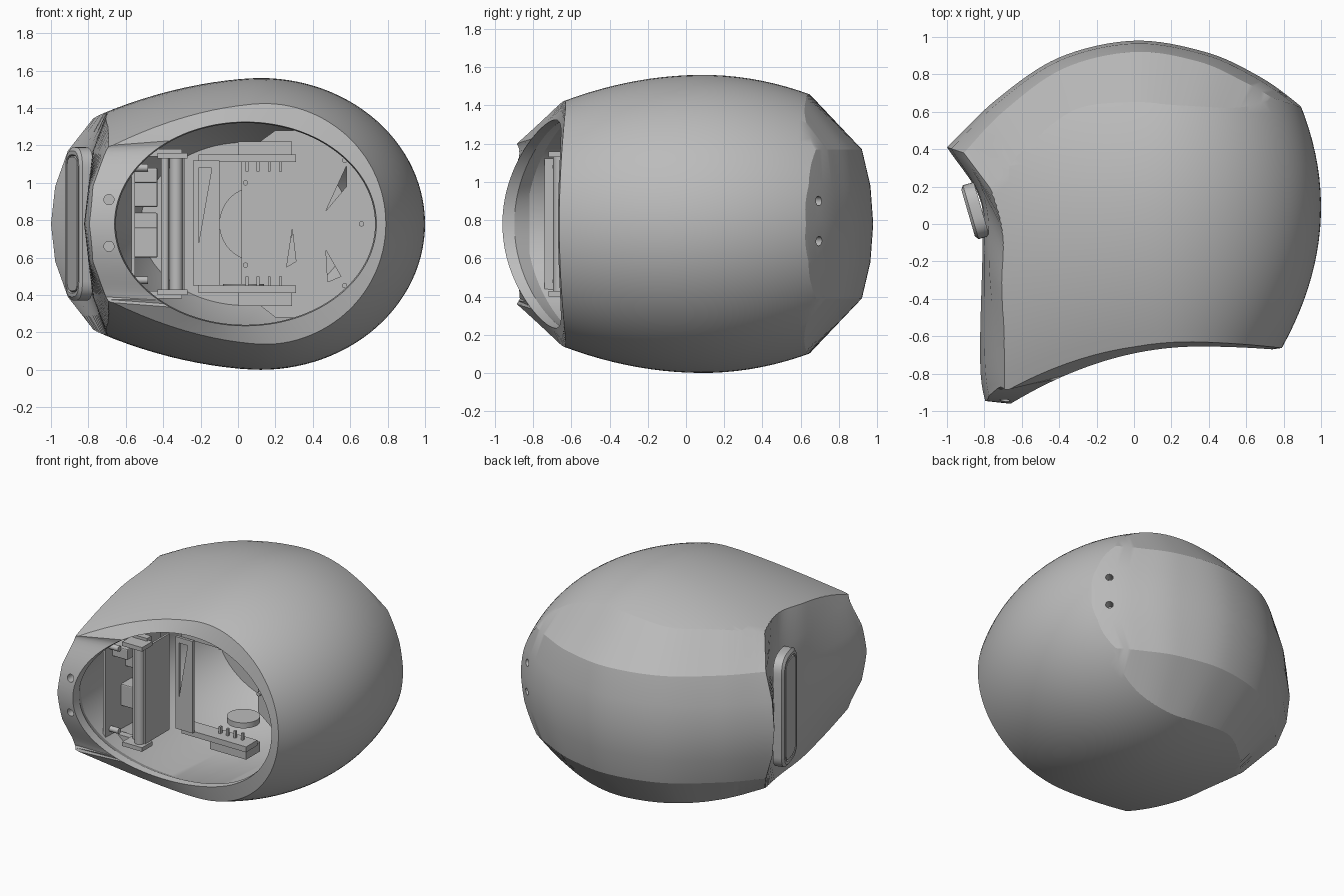
import bpy, bmesh, math
from mathutils import Vector, Matrix

cube = bpy.data.objects.get("Cube")
if cube:
    bpy.data.objects.remove(cube, do_unlink=True)

MID = 0.78          # height of the symmetry plane
SEG = 112           # points around each shell ring


def material(name, rgb):
    m = bpy.data.materials.new(name)
    m.use_nodes = True
    m.diffuse_color = (*rgb, 1)
    m.node_tree.nodes["Principled BSDF"].inputs["Base Color"].default_value = (*rgb, 1)
    return m


GREY = material("plain grey", (0.5, 0.5, 0.5))


def finish(name, bm, angle=None):
    bmesh.ops.recalc_face_normals(bm, faces=bm.faces)
    mesh = bpy.data.meshes.new(name)
    bm.to_mesh(mesh)
    bm.free()
    ob = bpy.data.objects.new(name, mesh)
    bpy.context.collection.objects.link(ob)
    mesh.materials.append(GREY)
    if angle:
        smooth(ob, angle)
    return ob


def activate(ob):
    bpy.ops.object.select_all(action='DESELECT')
    ob.select_set(True)
    bpy.context.view_layer.objects.active = ob


def smooth(ob, angle):
    activate(ob)
    bpy.ops.object.shade_smooth_by_angle(angle=math.radians(angle))


def boolean(ob, cutter, operation):
    mod = ob.modifiers.new("cut", 'BOOLEAN')
    mod.operation, mod.object, mod.solver = operation, cutter, 'EXACT'
    activate(ob)
    bpy.ops.object.modifier_apply(modifier=mod.name)
    bpy.data.objects.remove(cutter, do_unlink=True)


def loft(name, rings):
    bm = bmesh.new()
    loops = [[bm.verts.new(p) for p in r] for r in rings]
    for a, b in zip(loops, loops[1:]):
        for i in range(len(a)):
            j = (i + 1) % len(a)
            bm.faces.new((a[i], a[j], b[j], b[i]))
    bm.faces.new(loops[0])
    bm.faces.new(loops[-1])
    return finish(name, bm)


def box(name, x, y, z, bevel=0.0):
    bm = bmesh.new()
    bmesh.ops.create_cube(bm, size=1)
    for v in bm.verts:
        v.co = [lo + (hi - lo) * (c + 0.5) for c, (lo, hi) in zip(v.co, (x, y, z))]
    if bevel:
        bmesh.ops.bevel(bm, geom=bm.edges, offset=bevel, segments=2, affect='EDGES', profile=0.5)
    return finish(name, bm)


def rod(name, centre, axis, radius, length, segments=20):
    bm = bmesh.new()
    rot = Vector(axis).to_track_quat('Z', 'Y').to_matrix().to_4x4()
    bmesh.ops.create_cone(bm, cap_ends=True, segments=segments, radius1=radius, radius2=radius,
                          depth=length, matrix=Matrix.Translation(centre) @ rot)
    return finish(name, bm, 35)


def prism(name, outline, y, depth):
    return loft(name, [[(x, yy, z) for x, z in outline] for yy in (y, y + depth)])


def power(v, p):
    return math.copysign(abs(v) ** p, v)


# Egg-shaped shell, open at the front behind a slanted rim
def front(x):
    d = 0.35 - x
    return max(-0.655 - (0.3 if d > 0 else 0.1) * d * d, -0.965)


def rim_slant(x):
    return 0.035 - (0.03 if x > 0 else 0.07) * max(x, -0.66)


def outer(t):
    ring = []
    for i in range(SEG):
        a = 2 * math.pi * i / SEG
        c, s = math.cos(a), math.sin(a)
        if c < 0:
            c, s = 1.5 * power(c, 1.18), power(s, 1.18)
        x = 0.12 + c
        for _ in range(8):
            y = (1 - t) * (front(x) + rim_slant(x)) + t * 1.05
            wide = 1 - 0.42 * (y - 0.09) ** 2
            tall = 1 - (0.33 if y < 0.09 else 0.42) * (y - 0.09) ** 2
            x = 0.12 + c * (0.88 * wide if c > 0 else 1)
        ring.append((x, y, MID + 0.78 * tall * s))
    return ring


def inner(scale, t, depth=0.5):
    ring = []
    for i in range(SEG):
        a = 2 * math.pi * i / SEG
        x = 0.04 + 0.7 * scale * math.cos(a)
        ring.append((x, (1 - t) * front(x) + t * depth, MID + 0.545 * scale * math.sin(a)))
    return ring


rings = [outer(k / 26) for k in range(26, -1, -1)]
rings += [inner(1, 0), inner(0.99, 0.04), inner(1.05, 0.1)]
rings += [inner(1.07, 0.5), inner(1.0, 0.8), inner(0.8, 1)]
shell = loft("shell", rings)


# Trimming solid: curved back band, chamfers and the flat left side
def spline(points, steps=8):
    p = [Vector(q) for q in points]
    p = [2 * p[0] - p[1]] + p + [2 * p[-1] - p[-2]]
    out = []
    for a, b, c, d in zip(p, p[1:], p[2:], p[3:]):
        for k in range(steps):
            t = k / steps
            out.append(0.5 * (2 * b + (c - a) * t + (2 * a - 5 * b + 4 * c - d) * t * t
                              + (3 * b - a - 3 * c + d) * t ** 3))
    return out + [p[-2]]


def outline(side, back):
    return [Vector((1.2, -1.3)), Vector((-0.4, -1.3))] + spline(side)[:-1] + spline(back)


widest = outline([(-.74, -1.1), (-.82, -.8), (-.81, -.1), (-.83, .15), (-1, .41)],
                 [(-1, .41), (-.73, .67), (-.4, .89), (0, .98), (.38, .92), (.65, .8),
                  (.86, .655), (1.15, .4)])
shoulder = outline([(-.63, -1.1), (-.71, -.85), (-.77, -.3), (-.79, .1), (-.91, .38)],
                   [(-.91, .38), (-.7, .6), (-.38, .83), (0, .92), (.34, .87), (.57, .77),
                    (.76, .66), (1.1, .42)])
crown = outline([(-.42, -1.1), (-.49, -.85), (-.59, -.5), (-.59, -.3), (-.55, -.1)],
                [(-.55, -.1), (-.46, .2), (-.27, .42), (0, .48), (.22, .48), (.44, .43),
                 (.6, .35), (.85, .15)])
levels = [(0.85, crown), (0.39, shoulder),
          (0.2, [a.lerp(b, 0.25) for a, b in zip(widest, shoulder)])]
stack = [(-h, o) for h, o in levels] + [(0, widest)] + [(h, o) for h, o in reversed(levels)]
trim = loft("trim", [[(p.x, p.y, MID + h) for p in o] for h, o in stack])
boolean(shell, trim, 'INTERSECT')

# Screw holes in the rim and at the back
for z in (0.66, 0.91):
    boolean(shell, rod("hole", (-0.69, -0.95, z), (0, 1, 0), 0.027, 0.16), 'DIFFERENCE')
for z in (0.69, 0.9):
    boolean(shell, rod("hole", (0.8, 0.7, z), (1, 1, 0), 0.025, 0.16), 'DIFFERENCE')
smooth(shell, 24)

# Long rounded pad on the left side
bm = bmesh.new()
loop = []
for i in range(40):
    a = 2 * math.pi * i / 40
    cx, cz = math.cos(a), math.sin(a)
    loop.append(bm.verts.new((0.15 * power(cx, 0.7),
                              math.copysign(0.27, cz) + 0.14 * power(cz, 0.7), 0)))
face = bm.faces.new(loop)
for inset, rise in ((0, 0.06), (0.02, 0.015), (0.02, 0), (0.006, -0.008), (0.006, 0.008)):
    if inset == 0:
        face = bmesh.ops.extrude_discrete_faces(bm, faces=[face])["faces"][0]
        bmesh.ops.translate(bm, verts=face.verts, vec=(0, 0, rise))
    else:
        bmesh.ops.inset_region(bm, faces=[face], thickness=inset, depth=rise)
out, up = Vector((-0.96, -0.28, 0)).normalized(), Vector((0, 0, 1))
frame = Matrix((up.cross(out), up, out)).transposed().to_4x4()
bm.transform(Matrix.Translation((-0.815, 0.08, MID)) @ frame)
finish("side_pad", bm, 30)

# Mounting plate with triangular cut-outs
plate = prism("mounting_plate", [(0.02, 0.42), (0.2, 0.28), (0.5, 0.28), (0.8, 0.55), (0.8, 1.01),
                                 (0.5, 1.28), (0.2, 1.28), (0.02, 1.15)], 0.2, 0.03)
for tri in ([(0.58, 1.09), (0.58, 0.98), (0.47, 0.85)],
            [(0.29, 0.75), (0.31, 0.58), (0.26, 0.55)],
            [(0.47, 0.64), (0.55, 0.5), (0.48, 0.47)]):
    boolean(plate, prism("hole", tri, 0.1, 0.3), 'DIFFERENCE')
for x, z in ((0.57, 1.12), (0.66, 0.78), (0.57, 0.45), (0.04, 1.0), (0.04, 0.56)):
    rod("plate_screw", (x, 0.19, z), (0, 1, 0), 0.014, 0.03)

# Mirrored arms, blocks and clamps above and below the middle
for side, sign in (("upper", 1), ("lower", -1)):
    def span(lo, hi):
        return sorted((MID + sign * lo, MID + sign * hi))
    box(side + "_arm", (-0.21, 0.31), (-0.35, -0.22), span(0.33, 0.37))
    box(side + "_block", (0, 0.29), (-0.32, -0.16), span(0.37, 0.44))
    box(side + "_clamp", (-0.43, -0.27), (-0.72, -0.6), span(0.35, 0.38))
    box(side + "_brace", (-0.55, -0.3), (-0.62, -0.57), span(0.36, 0.4))
    for k in range(4):
        box(side + "_pin", (0.04 + 0.06 * k, 0.055 + 0.06 * k), (-0.28, -0.26), span(0.28, 0.33))
rod("flat_ring", (0.03, 0.02, 0.44), (0, 0, 1), 0.11, 0.04, 32)

# Uprights between the clamps
for x, y, r in ((-0.33, -0.66, 0.035), (-0.39, -0.62, 0.022)):
    rod("upright", (x, y, MID), (0, 0, 1), r, 0.72)
box("upright_panel", (-0.3, -0.285), (-0.66, -0.38), (0.43, 1.13))
panel = box("slotted_panel", (-0.24, -0.1), (-0.38, -0.36), (0.45, 1.12))
boolean(panel, prism("hole", [(-.21, .68), (-.14, 1.08), (-.21, 1.08)], -0.5, 0.3), 'DIFFERENCE')
rod("round_sensor", (0.1, 0.3, MID), (0, 1, 0), 0.2, 0.1, 40)

# Circuit board on the left with standoffs and chips
box("circuit_board", (-0.57, -0.55), (-0.74, -0.1), (0.42, 1.14))
for y in (-0.68, -0.2):
    for z in (0.48, 1.08):
        rod("standoff", (-0.52, y, z), (1, 0, 0), 0.02, 0.08)
for y, z, h in ((-0.5, 0.6, 0.16), (-0.45, 0.87, 0.14), (-0.3, 0.74, 0.1), (-0.6, 1.0, 0.08)):
    box("chip", (-0.56, -0.43), (y - 0.06, y + 0.06), (z, z + h), 0.008)
